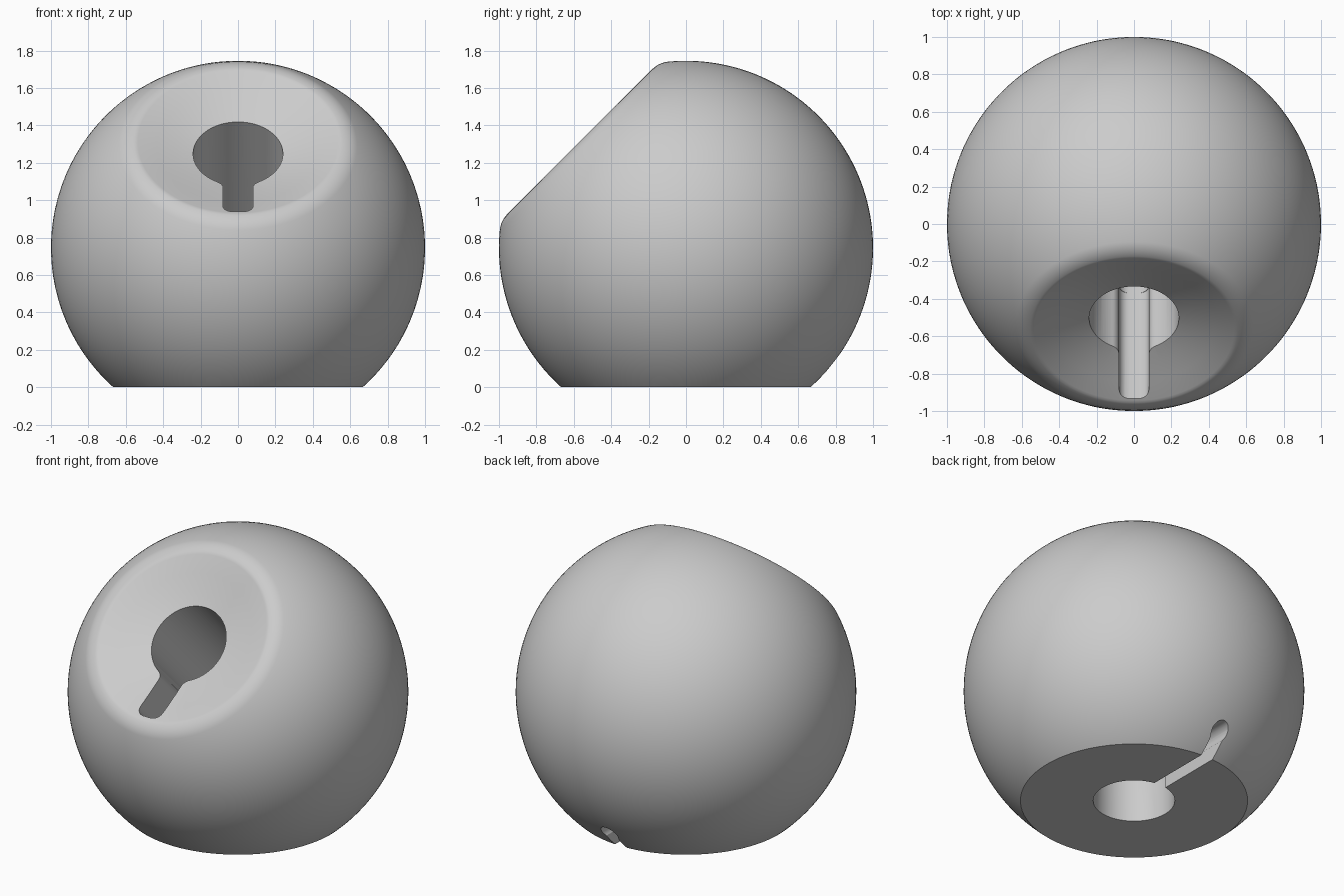
import bpy, bmesh
from math import sin, cos, pi, radians, sqrt, atan2
from mathutils import Matrix

if "Cube" in bpy.data.objects:
    bpy.data.objects.remove(bpy.data.objects["Cube"])

CZ = 0.745                      # height of the ball centre
BORE = 0.24                     # radius of the cable bore
TILT = Matrix.Translation((0, 0, CZ)) @ Matrix.Rotation(radians(45), 4, 'X')


def to_object(bm, name, matrix=Matrix()):
    bm.transform(matrix)
    bmesh.ops.recalc_face_normals(bm, faces=bm.faces)
    mesh = bpy.data.meshes.new(name)
    bm.to_mesh(mesh)
    bm.free()
    ob = bpy.data.objects.new(name, mesh)
    bpy.context.collection.objects.link(ob)
    return ob


def arc(cx, cy, r, a0, a1, n):
    return [(cx + r * cos(a0 + (a1 - a0) * i / n), cy + r * sin(a0 + (a1 - a0) * i / n))
            for i in range(n + 1)]


def lathe(profile, name, matrix, steps=128):
    bm = bmesh.new()
    verts = [bm.verts.new((r, 0, z)) for r, z in profile]
    edges = [bm.edges.new(p) for p in zip(verts, verts[1:])]
    bmesh.ops.spin(bm, geom=verts + edges, axis=(0, 0, 1), cent=(0, 0, 0),
                   angle=2 * pi, steps=steps)
    bmesh.ops.remove_doubles(bm, verts=bm.verts, dist=1e-5)
    return to_object(bm, name, matrix)


def prism(outline, z0, z1, name, matrix=Matrix()):
    bm = bmesh.new()
    face = bm.faces.new([bm.verts.new((x, y, z0)) for x, y in outline])
    top = bmesh.ops.extrude_face_region(bm, geom=[face])['geom']
    bmesh.ops.translate(bm, vec=(0, 0, z1 - z0),
                        verts=[v for v in top if isinstance(v, bmesh.types.BMVert)])
    return to_object(bm, name, matrix)


def mirrored(half):
    return half + [(-x, y) for x, y in reversed(half) if abs(x) > 1e-6]


def cut(body, cutter):
    cutter.hide_render = True
    mod = body.modifiers.new('cut', 'BOOLEAN')
    mod.operation, mod.solver, mod.object = 'DIFFERENCE', 'EXACT', cutter
    bpy.context.view_layer.objects.active = body
    bpy.ops.object.modifier_apply(modifier=mod.name)
    bpy.data.objects.remove(cutter)


# Ball with rounded rim and shallow funnel, turned about the tilted axis
rim, fillet = 0.803, 0.14
tc = rim - fillet
rc = sqrt((1 - fillet) ** 2 - tc ** 2)
a = atan2(tc, rc)
profile = arc(0, 0, 1, -pi / 2, a, 64)
profile[0] = (0, -1)
profile += arc(rc, tc, fillet, a, pi / 2, 10)[1:]
profile += [(0.535, rim - 0.003), (0.43, 0.766), (0.33, 0.736), (BORE, 0.712), (0, 0.66)]
body = lathe(profile, 'cable_holder_ball', TILT)

# Flat base
cut(body, prism([(-2, -2), (2, -2), (2, 2), (-2, 2)], -2, 0, 'base_cutter'))

# Tilted keyhole bore: round hole blended into a slot
w, f, depth, c = 0.08, 0.06, 0.523, 0.055
fx, fy = w + f, -sqrt((BORE + f) ** 2 - (w + f) ** 2)
ang = atan2(fy, fx)
half = [(0, BORE)] + arc(0, 0, BORE, pi / 2, ang, 40)[1:]
half += arc(fx, fy, f, ang + pi, pi, 8)[1:]
half += arc(w - c, c - depth, c, 0, -pi / 2, 6)
cut(body, prism(mirrored(half), 0, 1.2, 'keyhole_cutter', TILT))

# Slot carried on down to the upright bore
w, depth = w - 0.001, depth - 0.001
half = [(w, -0.05)] + arc(w - c, c - depth, c, 0, -pi / 2, 6)
cut(body, prism(mirrored(half), -0.24, 0.1, 'slot_cutter', TILT))

# Upright bore with a domed elbow at the ball centre
r = BORE - 0.0005
dome = [(0, -0.3 - CZ), (r, -0.3 - CZ)] + arc(0, 0, r, 0, pi / 2, 20)
dome[-1] = (0, r)
cut(body, lathe(dome, 'bore_cutter', Matrix.Translation((0, 0, CZ)), 96))

# Cable exit channel under the back: narrow mouth with a rounder top
r, h, w = 0.055, 0.125, 0.042
half = [(w, -0.2)] + arc(0, h, r, -radians(40), pi / 2, 12)
half[-1] = (0, h + r)
stand = Matrix(((1, 0, 0, 0), (0, 0, 1, 0), (0, 1, 0, 0), (0, 0, 0, 1)))
cut(body, prism(mirrored(half), 0.1, 1.3, 'channel_cutter', stand))

# Smooth shading with crisp cut edges
bpy.ops.object.select_all(action='DESELECT')
body.select_set(True)
bpy.context.view_layer.objects.active = body
bpy.ops.object.shade_smooth_by_angle(angle=radians(30))
